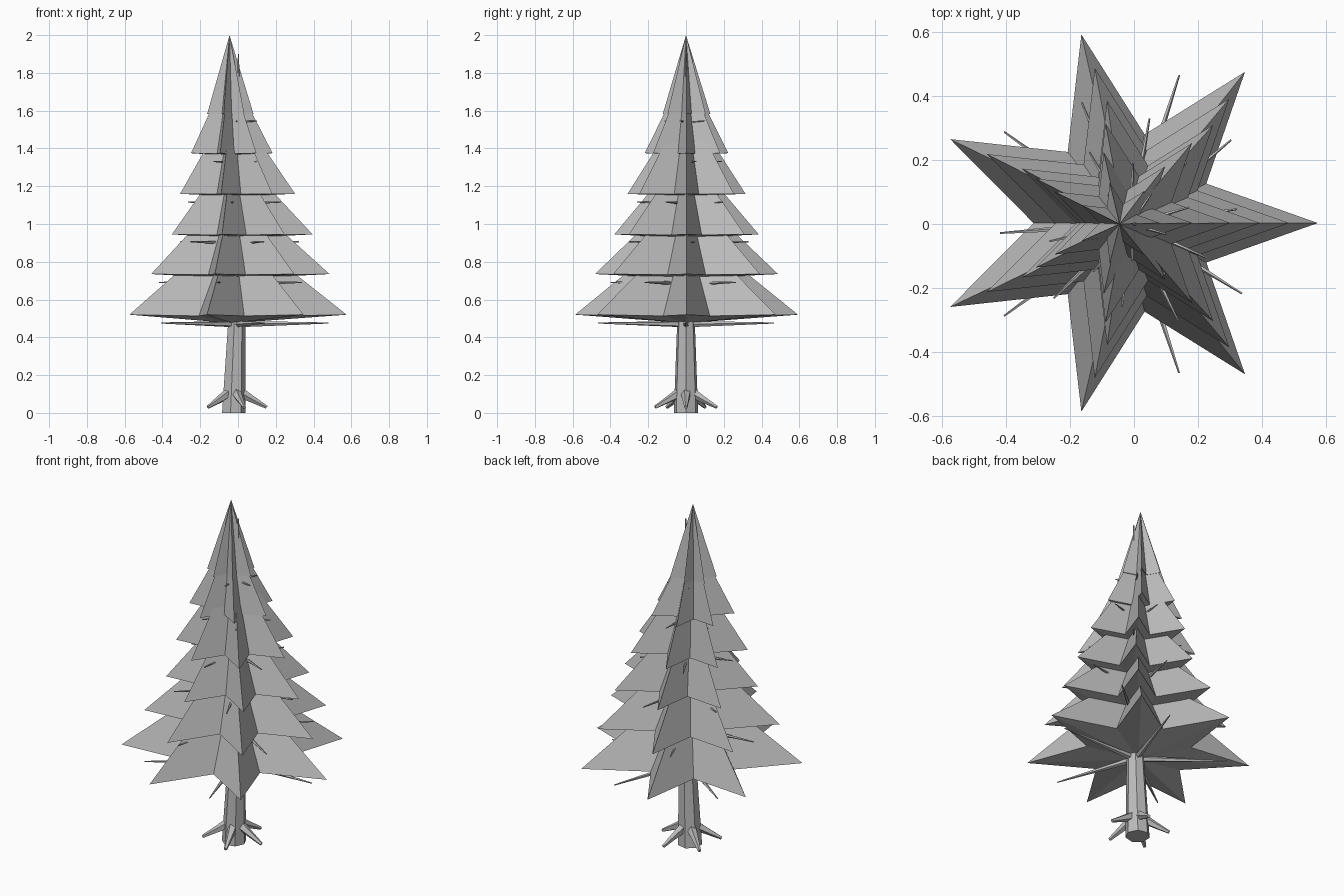
import bpy, bmesh, math
from mathutils import Vector

if "Cube" in bpy.data.objects:
    bpy.data.objects.remove(bpy.data.objects["Cube"])

grey = bpy.data.materials.new("plain grey")
grey.diffuse_color = (0.5, 0.5, 0.5, 1)
grey.use_nodes = True
grey.node_tree.nodes["Principled BSDF"].inputs["Base Color"].default_value = grey.diffuse_color


def finish(name, bm):
    bmesh.ops.recalc_face_normals(bm, faces=bm.faces)
    mesh = bpy.data.meshes.new(name)
    bm.to_mesh(mesh)
    bm.free()
    mesh.materials.append(grey)
    obj = bpy.data.objects.new(name, mesh)
    bpy.context.collection.objects.link(obj)


def tube(bm, rings, sides, turn=0.0):
    """Skin a faceted limb through (point, radius) rings."""
    axis = (rings[-1][0] - rings[0][0]).normalized()
    if abs(axis.z) > 0.95:
        u, v = Vector((1, 0, 0)), Vector((0, 1, 0))
    else:
        u = axis.cross(Vector((0, 0, 1))).normalized()
        v = axis.cross(u)
    loops = []
    for p, r in rings:
        angles = [turn + math.tau * i / sides for i in range(sides)]
        loops.append([bm.verts.new(p + r * (math.cos(a) * u + math.sin(a) * v)) for a in angles])
    for a, b in zip(loops, loops[1:]):
        for i in range(sides):
            j = (i + 1) % sides
            bm.faces.new((a[i], a[j], b[j], b[i]))
    bm.faces.new(loops[0][::-1])
    bm.faces.new(loops[-1])


# Tapering seven-sided trunk, its tip poking out beside the crown
bm = bmesh.new()
tube(bm, [(Vector((-0.025, 0, 0)), 0.066), (Vector((-0.01, 0, 0.45)), 0.049),
          (Vector((0, 0, 1.2)), 0.025), (Vector((0.002, 0, 1.9)), 0.003)], 7)
finish("trunk", bm)

# Five roots sloping down to the ground
bm = bmesh.new()
for k in range(5):
    a = math.tau * k / 5
    d = Vector((math.cos(a), math.sin(a), 0))
    c = Vector((-0.02, 0, 0))
    tube(bm, [(c + d * 0.02 + Vector((0, 0, 0.115)), 0.03),
              (c + d * 0.09 + Vector((0, 0, 0.075)), 0.02),
              (c + d * 0.172 + Vector((0, 0, 0.03)), 0.009)], 5)
finish("roots", bm)

# Star-shaped foliage tiers: centre x, radius, rim height, peak height, belly drop
TIERS = [(-0.03, 0.605, 0.52, 1.00, 0.045), (-0.012, 0.497, 0.735, 1.20, 0.025),
         (0.003, 0.392, 0.945, 1.40, 0.02), (-0.018, 0.32, 1.16, 1.65, 0.015),
         (-0.044, 0.227, 1.375, 1.82, 0.015), (-0.047, 0.129, 1.583, 2.0, 0.01)]
for n, (cx, radius, rim, peak, drop) in enumerate(TIERS):
    bm = bmesh.new()
    star = []
    for i in range(14):
        a = math.tau * i / 14
        r = radius if i % 2 == 0 else radius * 0.47
        z = rim if i % 2 == 0 else rim - drop * 0.15
        star.append(bm.verts.new((cx + r * math.cos(a), 0.003 + r * math.sin(a), z)))
    top = bm.verts.new((-0.045 if n > 3 else -0.03, 0, peak))
    belly = bm.verts.new((cx, 0, rim - drop))
    for i in range(14):
        j = (i + 1) % 14
        bm.faces.new((star[i], star[j], top))
        bm.faces.new((star[j], star[i], belly))
    finish(f"foliage_tier_{n + 1}", bm)

# Whorls of thin bare branches below each tier: height, length, thickness
WHORLS = [(0.47, 0.49, 0.018), (0.685, 0.41, 0.016), (0.9, 0.335, 0.014),
          (1.11, 0.26, 0.011), (1.325, 0.19, 0.009), (1.54, 0.115, 0.007)]
for n, (z, length, thick) in enumerate(WHORLS):
    bm = bmesh.new()
    for k in range(5):
        a = math.tau * k / 5 + math.radians(40 * n)
        d = Vector((math.cos(a), math.sin(a), 0))
        c = Vector((-0.01, 0, z))
        tube(bm, [(c, thick), (c + d * length + Vector((0, 0, 0.006)), 0.003)], 5)
    finish(f"branches_{n + 1}", bm)
